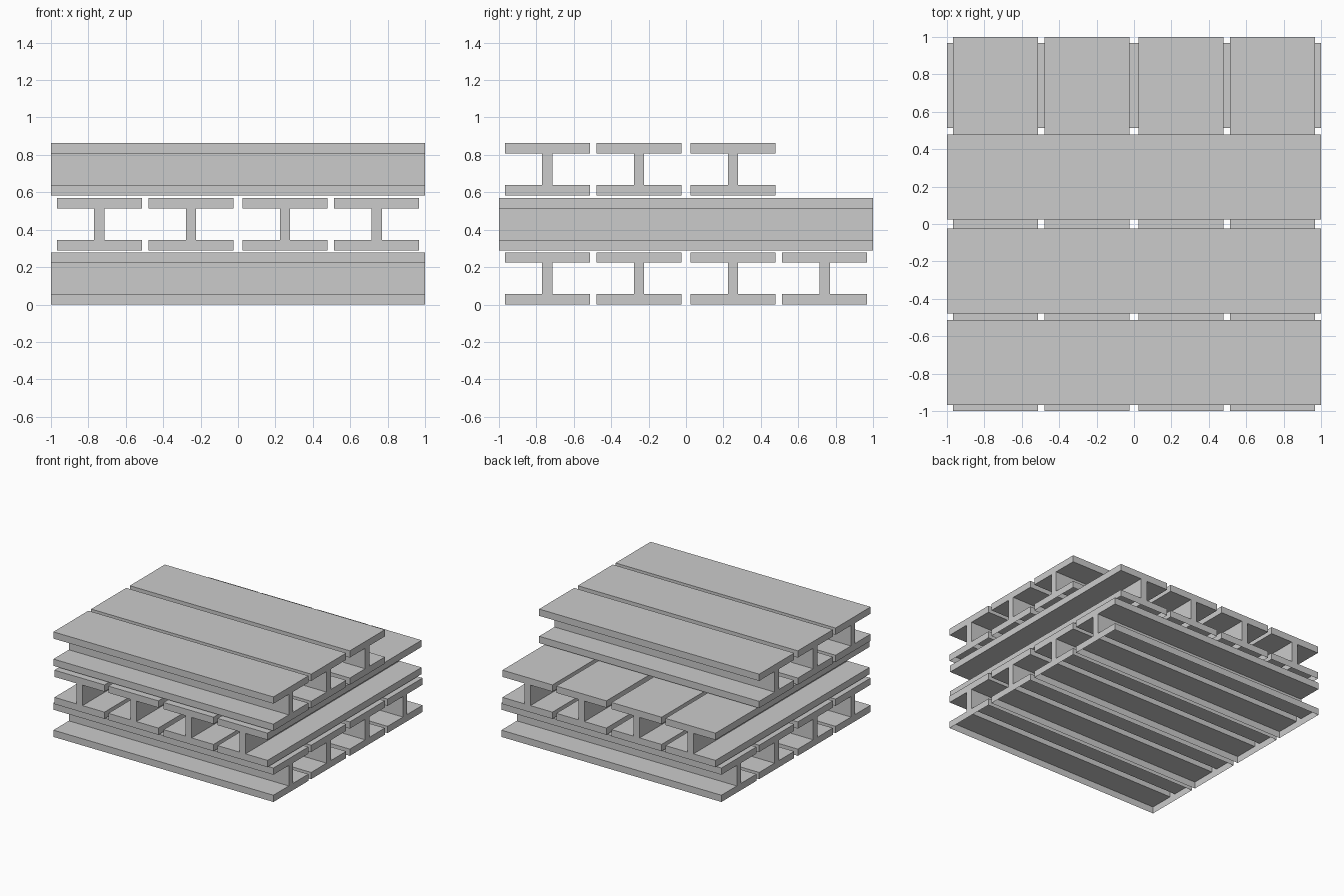
import bpy, bmesh, math

if "Cube" in bpy.data.objects:
    bpy.data.objects.remove(bpy.data.objects["Cube"])

W, H, T, LENGTH = 0.455, 0.279, 0.0555, 2.0   # beam width, height, thickness, length
ROW = [-0.741, -0.251, 0.251, 0.741]          # beam centres across a layer


def beam_mesh():
    # I-shaped profile swept along x, with an open underside
    w, t = W / 2, T / 2
    half = [(w, 0), (w, T), (t, T), (t, H - T), (w, H - T), (w, H)]
    outline = half + [(-y, z) for y, z in reversed(half)]
    bm = bmesh.new()
    profile = bm.faces.new([bm.verts.new((-LENGTH / 2, y, z)) for y, z in outline])
    swept = bmesh.ops.extrude_face_region(bm, geom=[profile], use_keep_orig=True)
    moved = [v for v in swept["geom"] if isinstance(v, bmesh.types.BMVert)]
    bmesh.ops.translate(bm, verts=moved, vec=(LENGTH, 0, 0))
    bmesh.ops.recalc_face_normals(bm, faces=bm.faces[:])
    under = [f for f in bm.faces if all(abs(v.co.z) < 1e-6 for v in f.verts)]
    bmesh.ops.delete(bm, geom=under, context="FACES_ONLY")
    mesh = bpy.data.meshes.new("i_beam")
    bm.to_mesh(mesh)
    bm.free()
    return mesh


mesh = beam_mesh()


def layer(name, z, centres, turned=False):
    for i, c in enumerate(centres):
        beam = bpy.data.objects.new(f"{name}_beam_{i + 1}", mesh)
        beam.location = (c, 0, z) if turned else (0, c, z)
        beam.rotation_euler.z = math.pi / 2 if turned else 0
        bpy.context.collection.objects.link(beam)


# Three crossed layers, the top one missing its rear beam
layer("bottom", 0, ROW)
layer("middle", 0.29, ROW, turned=True)
layer("top", 0.584, ROW[:3])
